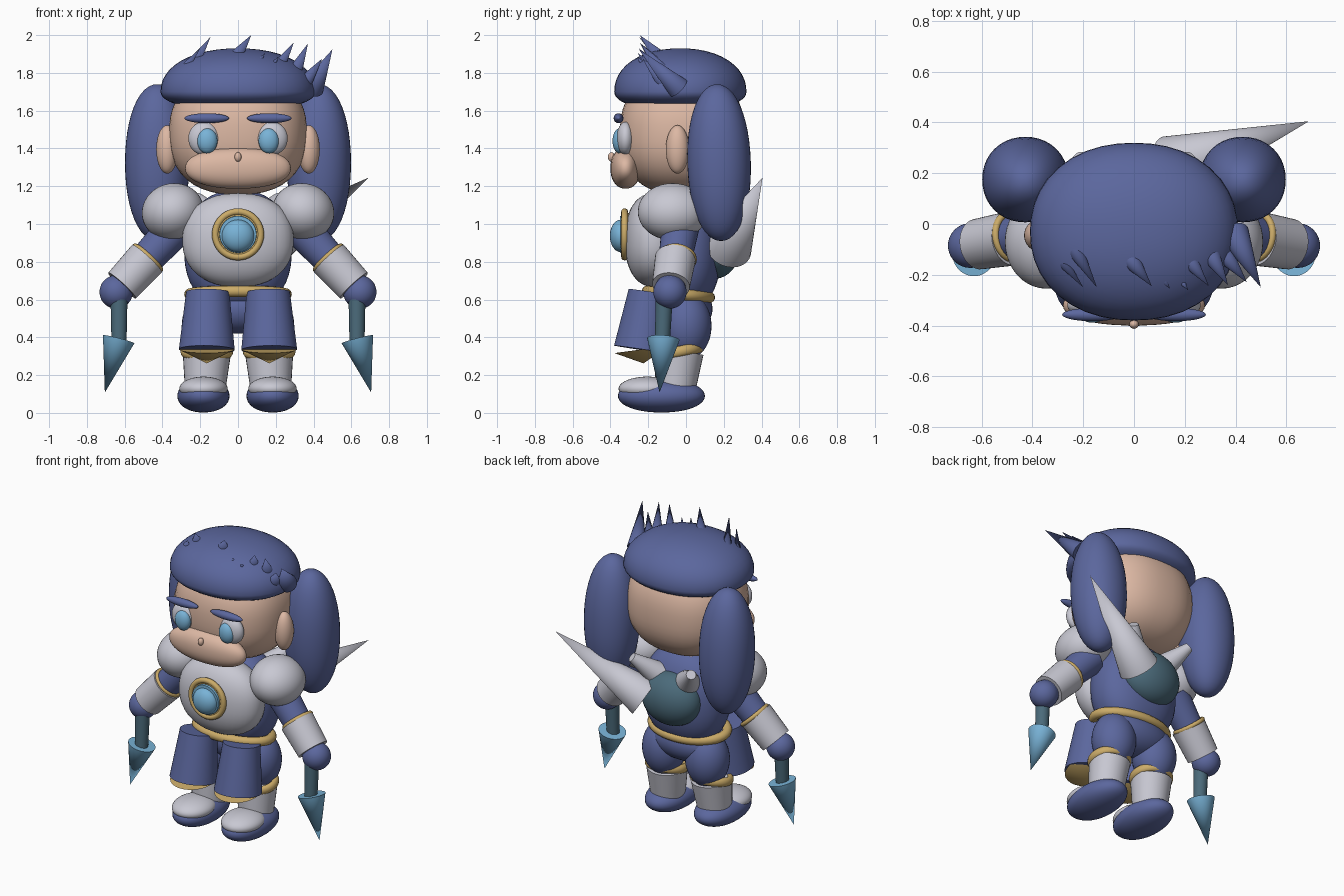
import bpy, bmesh, math
from mathutils import Vector, Matrix

if "Cube" in bpy.data.objects:
    bpy.data.objects.remove(bpy.data.objects["Cube"])


def material(name, rgb):
    m = bpy.data.materials.new(name)
    m.diffuse_color = (*rgb, 1)
    m.use_nodes = True
    m.node_tree.nodes["Principled BSDF"].inputs["Base Color"].default_value = m.diffuse_color
    return m


NAVY = material("navy", (0.105, 0.135, 0.34))
WHITE = material("pale_grey", (0.58, 0.58, 0.65))
SKIN = material("skin", (0.72, 0.48, 0.37))
BLUE = material("light_blue", (0.19, 0.45, 0.68))
GOLD = material("gold", (0.60, 0.41, 0.14))
TEAL = material("dark_teal", (0.07, 0.145, 0.195))


def finish(name, bm, mat, angle=40):
    bmesh.ops.recalc_face_normals(bm, faces=bm.faces)
    me = bpy.data.meshes.new(name)
    bm.to_mesh(me)
    bm.free()
    me.materials.append(mat)
    ob = bpy.data.objects.new(name, me)
    bpy.context.collection.objects.link(ob)
    bpy.ops.object.select_all(action='DESELECT')
    ob.select_set(True)
    bpy.context.view_layer.objects.active = ob
    bpy.ops.object.shade_smooth_by_angle(angle=math.radians(angle))
    return ob


def blob(name, c, r, mat, power=2.0, rot=(0, 0, 0), low=1.0):
    """Ellipsoid; power > 2 makes it boxier, low squashes the lower half."""
    bm = bmesh.new()
    bmesh.ops.create_uvsphere(bm, u_segments=40, v_segments=24, radius=1)
    turn = (Matrix.Rotation(rot[2], 3, 'Z') @ Matrix.Rotation(rot[1], 3, 'Y')
            @ Matrix.Rotation(rot[0], 3, 'X'))
    for v in bm.verts:
        p = v.co
        n = sum(abs(a) ** power for a in p) ** (1 / power)
        p = p / n
        if p.z < 0:
            p.z *= low
        v.co = turn @ Vector((p.x * r[0], p.y * r[1], p.z * r[2])) + Vector(c)
    return finish(name, bm, mat)


def cone(name, a, b, ra, rb, mat):
    """Straight or tapered round bar from a to b."""
    a, b = Vector(a), Vector(b)
    d = b - a
    bm = bmesh.new()
    m = Matrix.Translation((a + b) / 2) @ d.to_track_quat('Z', 'Y').to_matrix().to_4x4()
    bmesh.ops.create_cone(bm, cap_ends=True, segments=32, radius1=ra, radius2=rb,
                          depth=d.length, matrix=m)
    return finish(name, bm, mat)


def ring(name, c, rx, ry, minor, axis, mat, tall=1.0):
    """Elliptical band around the given axis."""
    bm = bmesh.new()
    n, k = 40, 12
    q = Vector(axis).to_track_quat('Z', 'Y')
    rows = []
    for i in range(n):
        t = 2 * math.pi * i / n
        row = []
        for j in range(k):
            s = 2 * math.pi * j / k
            o = minor * math.cos(s)
            p = Vector(((rx + o) * math.cos(t), (ry + o) * math.sin(t),
                        minor * tall * math.sin(s)))
            row.append(bm.verts.new(q @ p + Vector(c)))
        rows.append(row)
    for i in range(n):
        for j in range(k):
            u, w = rows[i], rows[(i + 1) % n]
            bm.faces.new((u[j], w[j], w[(j + 1) % k], u[(j + 1) % k]))
    return finish(name, bm, mat)


# Head, muzzle and hair
blob("head", (0, -0.02, 1.48), (0.365, 0.33, 0.325), SKIN, 2.4)
blob("muzzle", (0, -0.32, 1.295), (0.28, 0.08, 0.108), SKIN, 2.2)
blob("nose", (0, -0.395, 1.355), (0.018, 0.018, 0.025), SKIN)
blob("hair_cap", (0, -0.03, 1.70), (0.41, 0.35, 0.23), NAVY, 2.15, low=0.45)

# Hair spikes: base, tip, base radius
spikes = [
    ((-0.36, -0.05, 1.73), (-0.20, -0.25, 1.93), 0.045),
    ((-0.28, -0.02, 1.78), (-0.146, -0.25, 1.99), 0.05),
    ((-0.03, -0.12, 1.86), (0.07, -0.245, 2.0), 0.045),
    ((0.10, -0.20, 1.84), (0.142, -0.255, 1.905), 0.022),
    ((0.19, -0.23, 1.85), (0.213, -0.26, 1.885), 0.013),
    ((0.20, -0.12, 1.81), (0.295, -0.245, 1.96), 0.042),
    ((0.29, -0.10, 1.78), (0.37, -0.24, 1.955), 0.045),
    ((0.34, -0.10, 1.73), (0.445, -0.23, 1.875), 0.045),
    ((0.395, -0.04, 1.72), (0.50, -0.25, 1.925), 0.06),
]
for i, (a, b, r) in enumerate(spikes):
    cone(f"hair_spike_{i}", a, b, r, 0.0, NAVY)

# Torso, belt and chest plate
blob("torso", (0, -0.01, 0.86), (0.285, 0.195, 0.32), NAVY, 2.3)
blob("pelvis", (0, 0.0, 0.55), (0.25, 0.14, 0.13), NAVY)
ring("belt", (0, -0.04, 0.628), 0.255, 0.165, 0.03, (0, 0.10, 1), GOLD)
blob("chest_plate", (0, -0.17, 0.915), (0.295, 0.155, 0.248), WHITE, 2.25)

# Chest medallion
ring("medallion_rim", (0, -0.325, 0.945), 0.12, 0.12, 0.018, (0, -1, 0), GOLD)
cone("medallion_plate", (0, -0.28, 0.945), (0, -0.335, 0.945), 0.115, 0.112, GOLD)
cone("medallion_gem_base", (0, -0.32, 0.945), (0, -0.35, 0.945), 0.1, 0.097, BLUE)
blob("medallion_gem", (0, -0.345, 0.937), (0.086, 0.058, 0.086), BLUE)

# Back pack with one long horn
blob("back_pack", (0, 0.15, 0.885), (0.205, 0.14, 0.175), TEAL)
cone("back_horn", (0.15, 0.225, 0.875), (0.69, 0.405, 1.245), 0.125, 0.0, WHITE)

for s, side in ((-1, "left"), (1, "right")):
    # Face details and side hair
    blob(f"ear_{side}", (s * 0.375, -0.045, 1.395), (0.058, 0.062, 0.128), SKIN)
    blob(f"eye_white_{side}", (s * 0.18, -0.32, 1.453), (0.083, 0.047, 0.088), WHITE)
    blob(f"iris_{side}", (s * 0.163, -0.352, 1.44), (0.054, 0.037, 0.066), BLUE)
    blob(f"eyebrow_{side}", (s * 0.165, -0.357, 1.56), (0.118, 0.026, 0.026), NAVY)
    blob(f"side_hair_{side}", (s * 0.428, 0.175, 1.325), (0.17, 0.168, 0.415), NAVY, 2.1,
         rot=(0.03, 0, 0))
    # Shoulder and small collar horn behind it
    blob(f"shoulder_{side}", (s * 0.345, -0.07, 1.065), (0.165, 0.185, 0.15), WHITE,
         rot=(0, s * 0.25, 0))
    cone(f"collar_horn_{side}", (s * 0.10, 0.13, 1.0), (s * 0.22, 0.26, 1.14), 0.085, 0.03, WHITE)
    # Arm, cuff and hand
    hand = Vector((s * 0.645, -0.085, 0.64))
    top = Vector((s * 0.33, -0.03, 0.98))
    cone(f"arm_{side}", top, hand, 0.10, 0.075, NAVY)
    cone(f"cuff_{side}", top.lerp(hand, 0.48), top.lerp(hand, 0.90), 0.108, 0.10, WHITE)
    ring(f"cuff_band_{side}", top.lerp(hand, 0.47) + Vector((0, 0.008, 0)), 0.092, 0.092, 0.014,
         hand - top, GOLD)
    blob(f"hand_{side}", hand, (0.088, 0.088, 0.088), NAVY)
    # Spear held downwards
    cone(f"spear_shaft_{side}", (s * 0.63, -0.115, 0.61), (s * 0.63, -0.125, 0.38), 0.045, 0.04, TEAL)
    cone(f"spear_tip_{side}", (s * 0.632, -0.12, 0.39), (s * 0.705, -0.14, 0.108), 0.086, 0.0, BLUE)
    # Thigh guard with a pointed gold underside
    cone(f"thigh_guard_{side}", (s * 0.16, -0.19, 0.64), (s * 0.165, -0.235, 0.335),
         0.115, 0.148, NAVY)
    cone(f"thigh_guard_trim_{side}", (s * 0.165, -0.235, 0.336), (s * 0.165, -0.225, 0.262),
         0.145, 0.0, GOLD)
    # Leg, knee band and boot
    blob(f"thigh_{side}", (s * 0.16, 0.0, 0.46), (0.138, 0.135, 0.18), NAVY)
    ring(f"knee_band_{side}", (s * 0.165, -0.035, 0.325), 0.118, 0.108, 0.022, (0, -0.2, 1), GOLD, 1.3)
    cone(f"boot_shaft_{side}", (s * 0.175, -0.06, 0.10), (s * 0.165, -0.035, 0.32),
         0.105, 0.128, WHITE)
    blob(f"boot_{side}", (s * 0.183, -0.13, 0.09), (0.138, 0.23, 0.088), NAVY, 2.1)
    blob(f"toe_cap_{side}", (s * 0.183, -0.205, 0.128), (0.128, 0.152, 0.064), WHITE)
